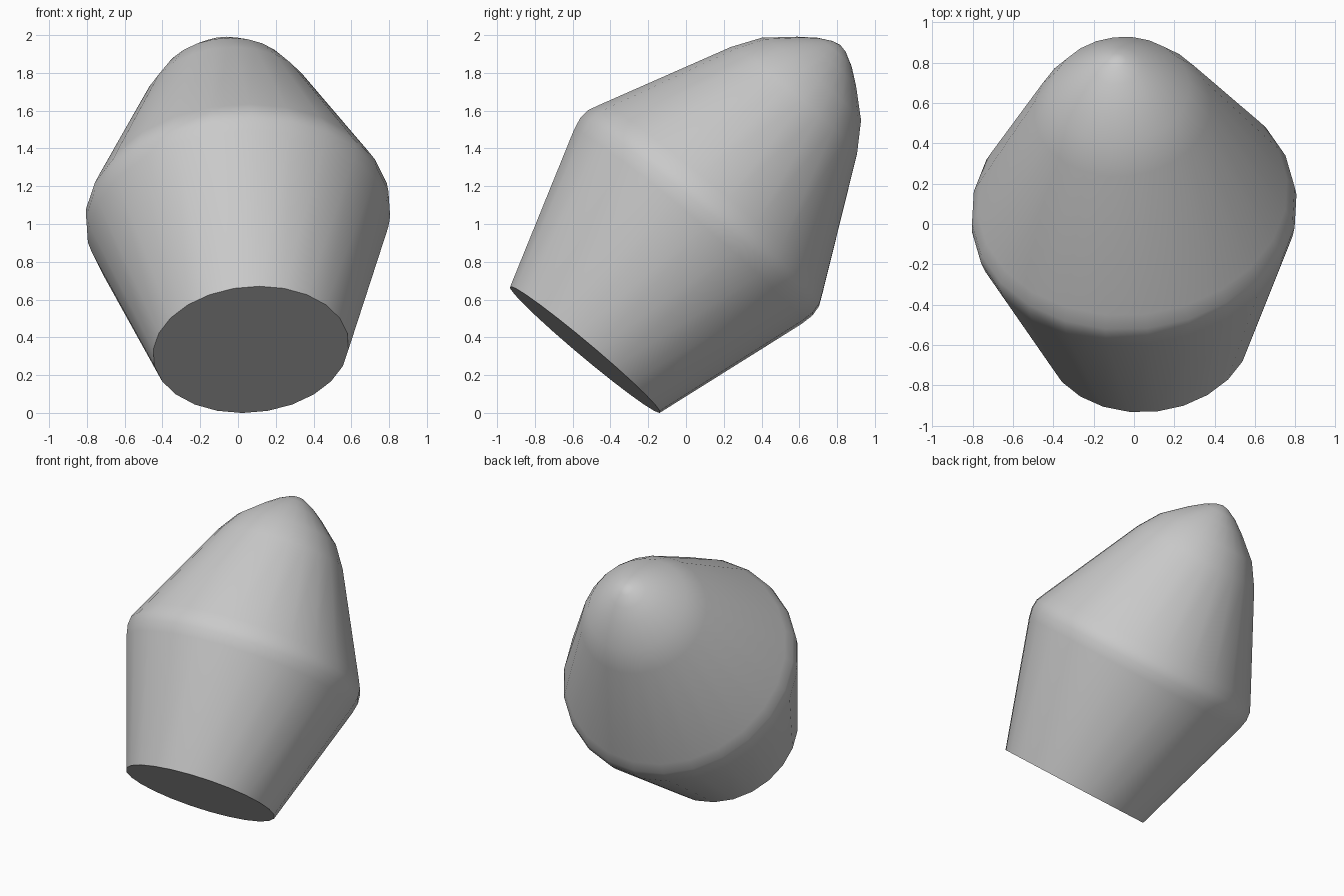
import bpy
import bmesh
import math
from mathutils import Matrix, Vector

cube = bpy.data.objects.get("Cube")
if cube:
    bpy.data.objects.remove(cube, do_unlink=True)

SIDES = 24
BASE_CENTRE = Vector((0.068, -0.535, 0.335))
AXIS = Vector((-0.073, 0.641, 0.764)).normalized()

# Lathe profile: (radius, height along the axis)
PROFILE = [
    (0.52, 0), (0.795, 0.85), (0.81, 0.92), (0.805, 0.98), (0.772, 1.05),
    (0.44, 1.725), (0.345, 1.87), (0.205, 1.995), (0.12, 2.06), (0.045, 2.10),
]
TIP_HEIGHT = 2.11


def make_material(name, value):
    mat = bpy.data.materials.new(name)
    mat.use_nodes = True
    colour = (value, value, value, 1)
    mat.diffuse_color = colour
    mat.node_tree.nodes["Principled BSDF"].inputs["Base Color"].default_value = colour
    return mat


def lathe(name, profile, tip_height, mat):
    bm = bmesh.new()
    rings = []
    for radius, height in profile:
        rings.append([
            bm.verts.new((radius * math.cos(a), radius * math.sin(a), height))
            for a in (math.tau * i / SIDES for i in range(SIDES))
        ])
    # Side walls
    for low, high in zip(rings, rings[1:]):
        for i in range(SIDES):
            j = (i + 1) % SIDES
            bm.faces.new((low[i], low[j], high[j], high[i]))
    # Flat base and rounded tip
    bm.faces.new(reversed(rings[0]))
    tip = bm.verts.new((0, 0, tip_height))
    for i in range(SIDES):
        bm.faces.new((rings[-1][i], rings[-1][(i + 1) % SIDES], tip))
    # Lean the body on the edge of its base
    turn = AXIS.to_track_quat("Z", "Y").to_matrix().to_4x4()
    bm.transform(Matrix.Translation(BASE_CENTRE) @ turn)
    mesh = bpy.data.meshes.new(name)
    bm.to_mesh(mesh)
    bm.free()
    mesh.materials.append(mat)
    obj = bpy.data.objects.new(name, mesh)
    bpy.context.collection.objects.link(obj)
    return obj


body = lathe("tilted_cone_body", PROFILE, TIP_HEIGHT, make_material("plain grey", 0.588))

# Smooth walls with a crisp base rim
bpy.ops.object.select_all(action="DESELECT")
body.select_set(True)
bpy.context.view_layer.objects.active = body
bpy.ops.object.shade_smooth_by_angle(angle=math.radians(45))
